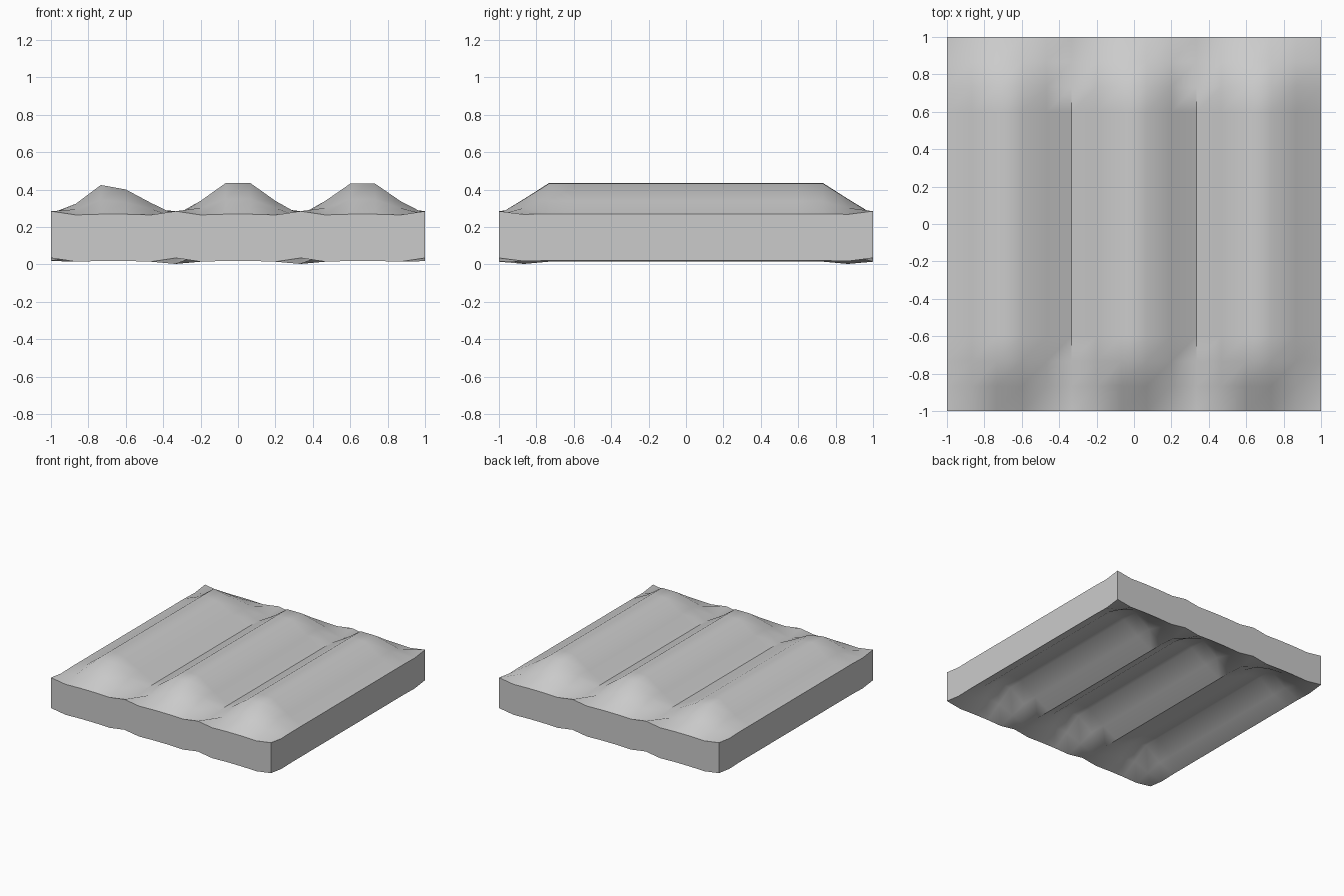
import bpy, bmesh

if "Cube" in bpy.data.objects:
    bpy.data.objects.remove(bpy.data.objects["Cube"])

N = 15            # grid segments each way
THICK = 0.25      # vertical thickness of the sheet

# Ridge heights above the valley level across x, and end taper along y
ACROSS = [.008, .060, .160, .136, .065, 0, .075, .170, .170, .075, 0, .075, .167, .167, .075, .006]
TAPER = {0: 0.0, 1: 0.5}
VALLEY_LINES = (0, 5, 10, 15)


def height(i, j):
    end = min(j, N - j)
    z = 0.265 + ACROSS[i] * TAPER.get(end, 1.0)
    if i in VALLEY_LINES:
        if end == 0:
            z += 0.02                       # raised seam ends
        elif end == 1 and i in (5, 10):
            z -= 0.012                      # small dip before the ends
    elif end == 0 and (i % 5) in (2, 3):
        z += 0.004
    return z


# Wavy top surface
bm = bmesh.new()
bmesh.ops.create_grid(bm, x_segments=N, y_segments=N, size=1.0)
for v in bm.verts:
    i = round((v.co.x + 1) / 2 * N)
    j = round((v.co.y + 1) / 2 * N)
    v.co.z = height(i, j)

# Straight-down extrusion gives the vertical walls and matching hollow underside
ext = bmesh.ops.extrude_face_region(bm, geom=bm.faces[:], use_keep_orig=True)
low = [g for g in ext["geom"] if isinstance(g, bmesh.types.BMVert)]
bmesh.ops.translate(bm, verts=low, vec=(0, 0, -THICK))
bmesh.ops.recalc_face_normals(bm, faces=bm.faces[:])

mesh = bpy.data.meshes.new("ridged_panel")
bm.to_mesh(mesh)
bm.free()
panel = bpy.data.objects.new("ridged_panel", mesh)
bpy.context.collection.objects.link(panel)
bpy.context.view_layer.objects.active = panel
panel.select_set(True)
bpy.ops.object.shade_smooth_by_angle(angle=0.87)
